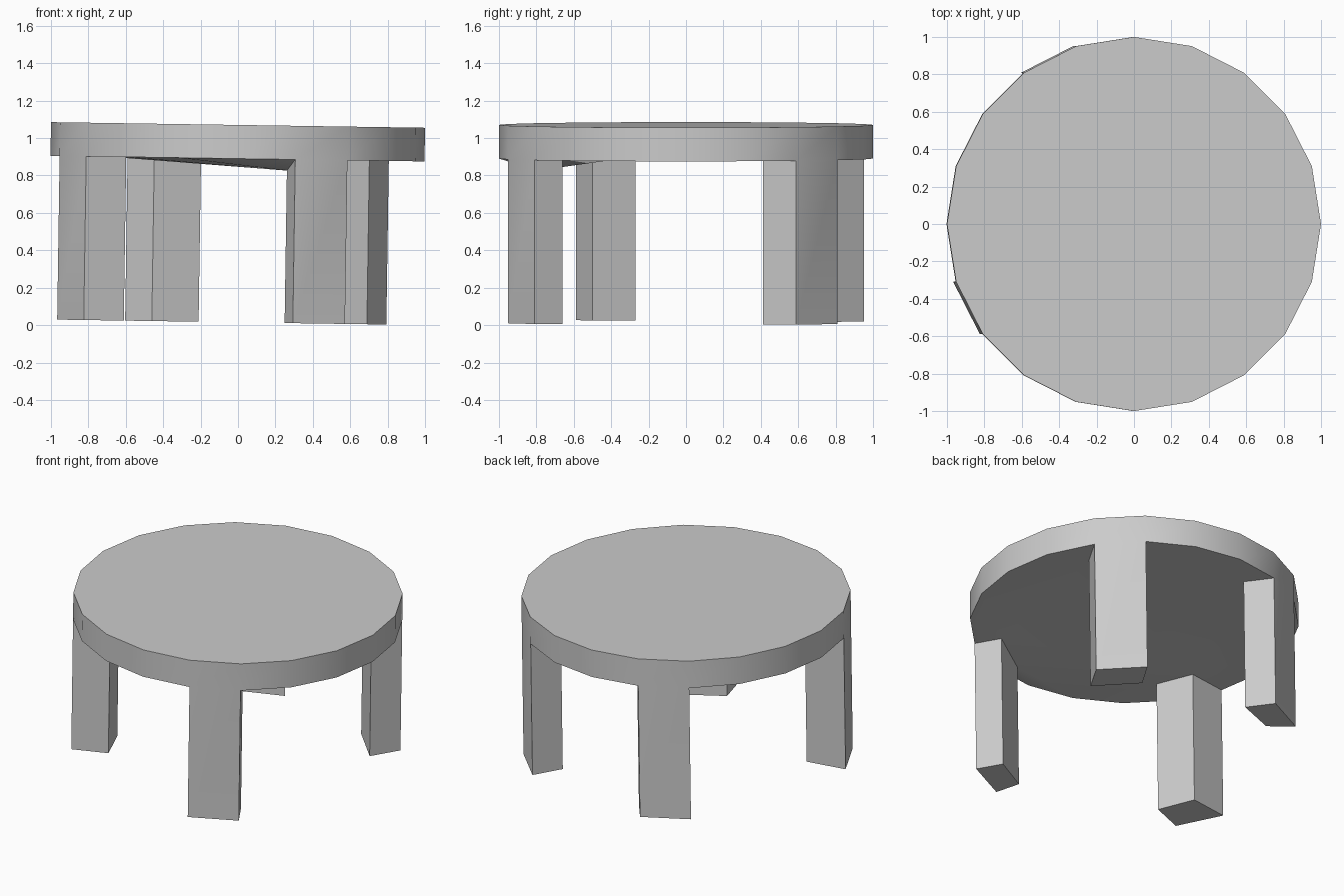
import bpy, bmesh
from math import sin, cos, radians
from mathutils import Matrix, Vector

if "Cube" in bpy.data.objects:
    bpy.data.objects.remove(bpy.data.objects["Cube"])

SIDES = 20
TOP, UNDER, FOOT = 1.07, 0.89, 0.015
# rim edge index -> the two inner corners of the leg hanging from that edge
LEGS = {
    2: [(0.705, 0.41), (0.484, 0.636)],
    6: [(-0.195, 0.80), (-0.445, 0.70)],
    11: [(-0.69, -0.27), (-0.595, -0.50)],
    16: [(0.265, -0.79), (0.50, -0.66)],
}

bm = bmesh.new()


def ring(z):
    return [bm.verts.new((cos(radians(18 * k)), sin(radians(18 * k)), z))
            for k in range(SIDES)]


# round seat: top and rim
top, low = ring(TOP), ring(UNDER)
bm.faces.new(top)
for k in range(SIDES):
    n = (k + 1) % SIDES
    bm.faces.new((low[k], low[n], top[n], top[k]))

# legs: four-sided columns flush with the rim
under = []
inner = {}
for k in range(SIDES):
    under.append(low[k])
    if k in LEGS:
        a, b = [bm.verts.new((x, y, UNDER)) for x, y in LEGS[k]]
        inner[k] = (a, b)
        under += [a, b]
        upper = [low[k], low[k + 1], b, a]
        foot = [bm.verts.new((v.co.x, v.co.y, FOOT)) for v in upper]
        for i in range(4):
            j = (i + 1) % 4
            bm.faces.new((foot[i], foot[j], upper[j], upper[i]))
        bm.faces.new(foot[::-1])

# underside, with the sagging corner behind the front leg
face = bm.faces.new(under[::-1])
bmesh.ops.triangulate(bm, faces=[face])
inner[16][0].co.z -= 0.06

# slight lean of the whole stool to the right
pivot = Vector((0, 0, TOP))
bmesh.ops.rotate(bm, verts=bm.verts, cent=pivot,
                 matrix=Matrix.Rotation(0.015, 3, 'Y'))
bmesh.ops.recalc_face_normals(bm, faces=bm.faces)

mesh = bpy.data.meshes.new("round_stool")
bm.to_mesh(mesh)
bm.free()
stool = bpy.data.objects.new("round_stool", mesh)
bpy.context.collection.objects.link(stool)
bpy.context.view_layer.objects.active = stool
stool.select_set(True)
bpy.ops.object.shade_smooth_by_angle(angle=radians(30))
